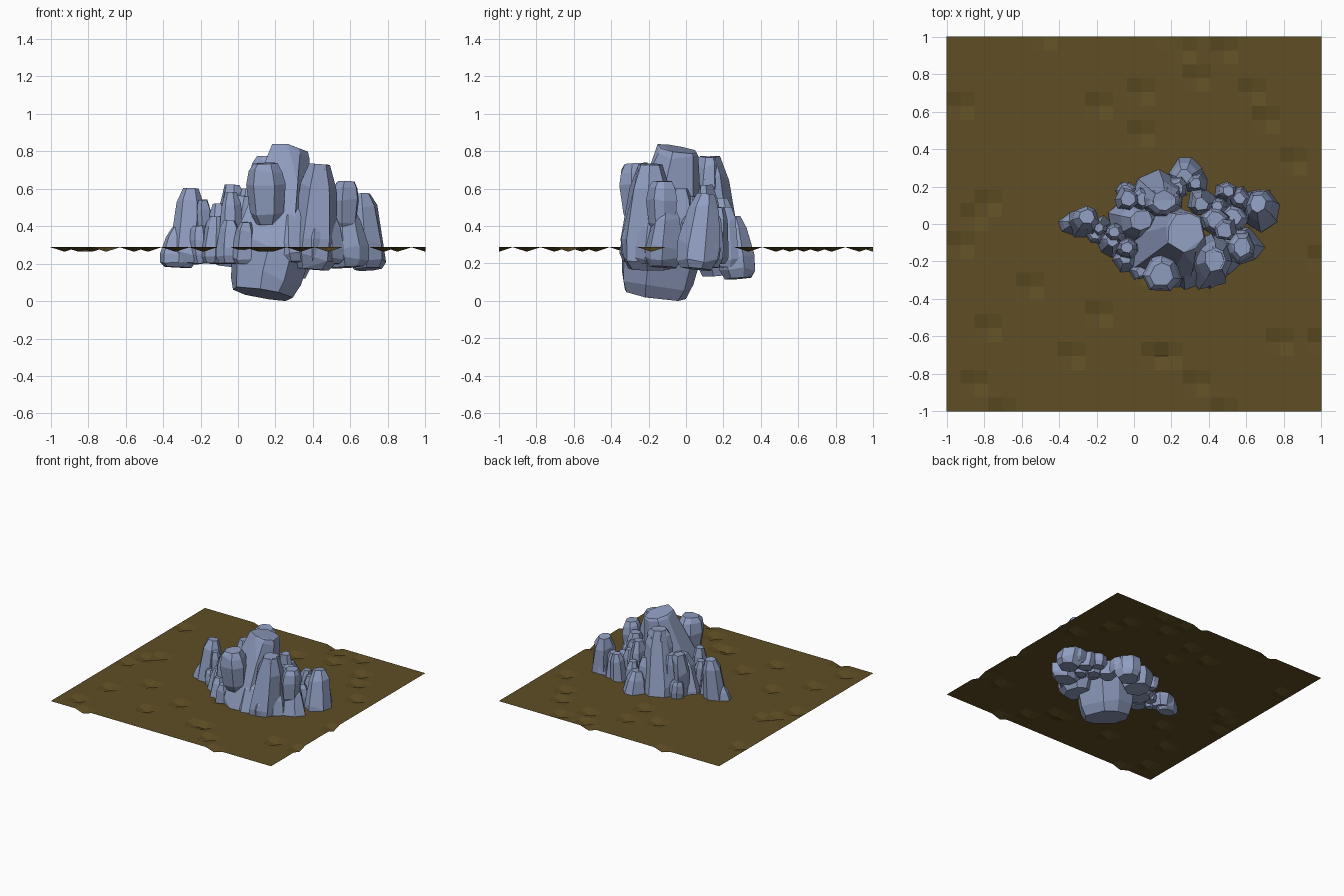
import bpy, bmesh, math, random
from mathutils import Vector

if "Cube" in bpy.data.objects:
    bpy.data.objects.remove(bpy.data.objects["Cube"])

random.seed(7)


def material(name, rgb):
    m = bpy.data.materials.new(name)
    m.diffuse_color = (*rgb, 1)
    m.use_nodes = True
    m.node_tree.nodes["Principled BSDF"].inputs["Base Color"].default_value = m.diffuse_color
    return m


STONE = material("blue_grey_stone", (0.28, 0.34, 0.53))
EARTH = material("brown_earth", (0.115, 0.077, 0.018))


def add_object(name, bm, mat):
    me = bpy.data.meshes.new(name)
    bm.to_mesh(me)
    bm.free()
    me.materials.append(mat)
    ob = bpy.data.objects.new(name, me)
    bpy.context.collection.objects.link(ob)
    return ob


# Ring profiles: (height fraction, radius fraction)
SPIRE = ((0, .72), (.13, .97), (.33, 1), (.8, .72), (1, .42))
LUMP = ((0, .55), (.2, .85), (.62, 1), (.88, .85), (1, .6))


def rock(name, base, top, rx, ry, profile=SPIRE, sides=7):
    """Chiselled stone: leaning rings wrapped in a convex hull."""
    base, top = Vector(base), Vector(top)
    lean = (top - base) / (top.z - base.z)
    bm = bmesh.new()
    start = random.uniform(0, math.tau)
    angles = [start + (i + random.uniform(-.22, .22)) * math.tau / sides
              for i in range(sides)]
    reach = [random.uniform(.9, 1.1) for _ in angles]
    for t, r in profile:
        c = base.lerp(top, t)
        for a, k in zip(angles, reach):
            x, y = r * k * rx * math.cos(a), r * k * ry * math.sin(a)
            # rings stay square to the leaning axis
            z = -(x * lean.x + y * lean.y) * .9
            if 0 < t < 1:
                z += random.uniform(-.05, .05) * (top.z - base.z)
            bm.verts.new(c + Vector((x, y, z)))
    hull = bmesh.ops.convex_hull(bm, input=bm.verts)
    loose = list({g for g in hull["geom_interior"] + hull["geom_unused"]
                  if isinstance(g, bmesh.types.BMVert)})
    bmesh.ops.delete(bm, geom=loose, context='VERTS')
    bmesh.ops.dissolve_limit(bm, angle_limit=math.radians(11),
                             verts=bm.verts, edges=bm.edges)
    bmesh.ops.recalc_face_normals(bm, faces=bm.faces)
    return add_object(name, bm, STONE)


# Earth sheet with shallow pits
N, LEVEL = 27, 0.287
bm = bmesh.new()
bmesh.ops.create_grid(bm, x_segments=N, y_segments=N, size=1)
pits = [(-.94, .65), (0, .74), (.07, .5), (.3, .8), (.62, .74), (.7, .58),
        (.86, .33), (-.55, -.3), (-.16, -.5), (-.7, -1), (.2, -.67),
        (.1, -.73), (.77, -.6), (1, -.65), (.5, -1), (-.8, .1), (1, -.2),
        (-.5, 1), (.2, 1), (.48, .9)]
pits += [(random.uniform(-1, 1), random.uniform(-1, 1)) for _ in range(10)]


def snap(v):
    return round((v + 1) * N / 2)


holes = {(snap(x), snap(y)) for x, y in pits}
for v in bm.verts:
    v.co.z = LEVEL - (.024 if (snap(v.co.x), snap(v.co.y)) in holes else 0)
add_object("earth_sheet", bm, EARTH)

# Great central stone
rock("central_stone", (.125, -.165, .04), (.275, -.04, .81), .23, .23,
     ((0, .75), (.1, .88), (.32, 1), (.72, .72), (.97, .5), (1, .44)), 8)

# Tall stones around it
rock("front_shoulder_stone", (.16, -.25, .41), (.15, -.27, .735), .105, .115, LUMP)
rock("right_front_spire", (.38, -.2, .17), (.43, -.19, .73), .135, .15)
rock("right_inner_lump", (.43, -.19, .42), (.44, -.19, .73), .075, .08, LUMP)
rock("back_spire", (.12, .19, .14), (.16, .13, .77), .14, .13)
rock("back_lump", (.14, .1, .4), (.16, .12, .77), .1, .09, LUMP)
rock("far_back_stone", (.29, .28, .12), (.27, .25, .45), .105, .1)
rock("right_lump", (.57, -.12, .37), (.58, -.12, .64), .075, .09, LUMP)
rock("right_base_stone", (.58, -.12, .18), (.56, -.1, .5), .12, .11)
rock("far_right_spire", (.69, .06, .17), (.66, .11, .57), .105, .125)
rock("far_right_back", (.67, .1, .2), (.68, .12, .45), .09, .085)
rock("left_spire", (-.27, 0, .2), (-.25, .04, .6), .1, .09)
rock("left_tip_stone", (-.32, 0, .18), (-.31, .01, .39), .095, .075)
rock("front_base_stone", (.3, -.26, .2), (.28, -.2, .5), .12, .11)
rock("left_inner_spire", (-.01, .03, .18), (.04, .02, .56), .14, .14)

# Small stones: x, y, base height, top height, radius
small = [(-.05, .12, .22, .62, .07), (-.17, -.01, .22, .54, .06),
         (-.13, -.1, .2, .45, .08), (-.03, -.14, .2, .58, .075),
         (-.05, -.2, .2, .43, .075), (-.09, -.05, .2, .52, .07),
         (.03, -.24, .2, .42, .07), (.05, .12, .2, .6, .085),
         (-.03, .17, .2, .42, .06), (.22, .2, .18, .55, .08),
         (.34, .22, .18, .5, .07), (.36, .12, .18, .62, .09),
         (.42, .02, .2, .56, .08), (.49, .16, .2, .5, .075),
         (.46, .08, .18, .52, .07), (.54, .02, .18, .45, .08),
         (.58, .12, .18, .48, .075), (.5, -.02, .2, .6, .07),
         (.48, -.2, .2, .45, .08), (.4, -.28, .2, .4, .07),
         (-.2, -.06, .2, .4, .055)]
for i, (x, y, z0, z1, r) in enumerate(small, 1):
    rock(f"small_stone_{i}", (x, y, z0),
         (x + random.uniform(-.02, .02), y + random.uniform(-.02, .02), z1),
         r, r, random.choice((SPIRE, SPIRE, LUMP)), random.choice((6, 7)))
